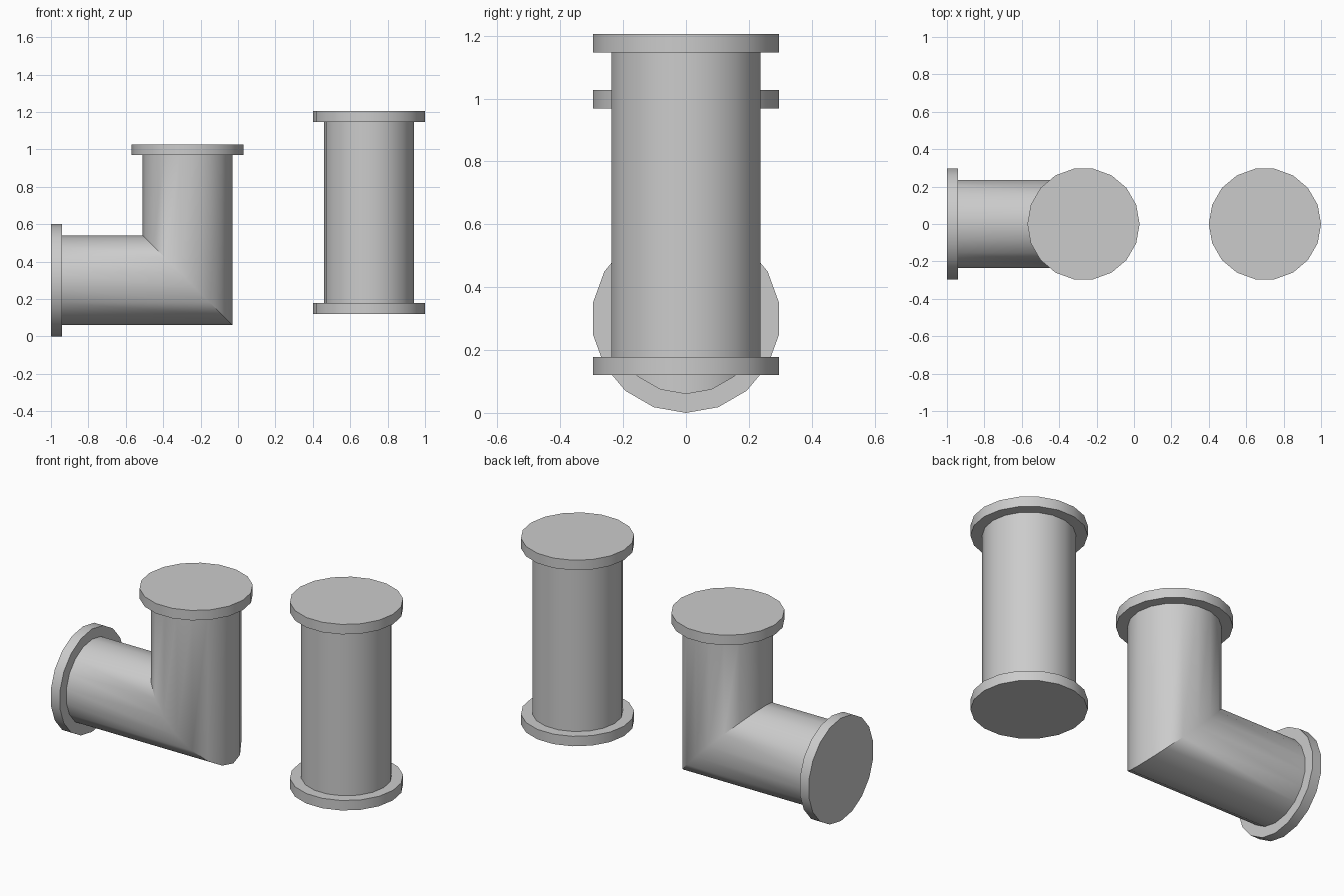
import bpy, bmesh, math
from mathutils import Vector

cube = bpy.data.objects.get("Cube")
if cube:
    bpy.data.objects.remove(cube)

SIDES = 18
PIPE_R, FLANGE_R, THICK = 0.24, 0.30, 0.058

grey = bpy.data.materials.new("light grey")
grey.use_nodes = True
colour = (0.6, 0.6, 0.6, 1)
grey.diffuse_color = colour
grey.node_tree.nodes["Principled BSDF"].inputs["Base Color"].default_value = colour

X, Y, Z = Vector((1, 0, 0)), Vector((0, 1, 0)), Vector((0, 0, 1))


def sweep(name, radius, stations):
    """Capped tube through stations of (centre, in-plane direction)."""
    bm = bmesh.new()
    rings = []
    for centre, u in stations:
        ring = []
        for i in range(SIDES):
            a = math.tau * i / SIDES
            ring.append(bm.verts.new(Vector(centre) + radius * (u * math.cos(a) + Y * math.sin(a))))
        rings.append(ring)
    for r0, r1 in zip(rings, rings[1:]):
        for i in range(SIDES):
            j = (i + 1) % SIDES
            bm.faces.new((r0[i], r0[j], r1[j], r1[i]))
    bm.faces.new(rings[0][::-1])
    bm.faces.new(rings[-1])
    bmesh.ops.recalc_face_normals(bm, faces=bm.faces)
    mesh = bpy.data.meshes.new(name)
    bm.to_mesh(mesh)
    bm.free()
    mesh.materials.append(grey)
    obj = bpy.data.objects.new(name, mesh)
    bpy.context.collection.objects.link(obj)
    bpy.ops.object.select_all(action="DESELECT")
    obj.select_set(True)
    bpy.context.view_layer.objects.active = obj
    bpy.ops.object.shade_smooth_by_angle(angle=math.radians(30))
    return obj


def flange(name, end, inward, u):
    """Disc whose outer face sits at the pipe end."""
    end = Vector(end)
    sweep(name, FLANGE_R, [(end, u), (end + inward * THICK, u)])


# Straight pipe
sx, bottom, top = 0.70, 0.12, 1.205
inset = THICK / 2
sweep("straight_pipe", PIPE_R, [((sx, 0, bottom + inset), X), ((sx, 0, top - inset), X)])
flange("straight_bottom_flange", (sx, 0, bottom), Z, X)
flange("straight_top_flange", (sx, 0, top), -Z, X)

# Mitred elbow pipe
ex, ez, elbow_top = -0.27, 0.30, 1.027
sweep("elbow_pipe", PIPE_R, [((-1 + inset, 0, ez), -Z),
                             ((ex, 0, ez), X - Z),
                             ((ex, 0, elbow_top - inset), X)])
flange("elbow_side_flange", (-1, 0, ez), X, -Z)
flange("elbow_top_flange", (ex, 0, elbow_top), -Z, X)
